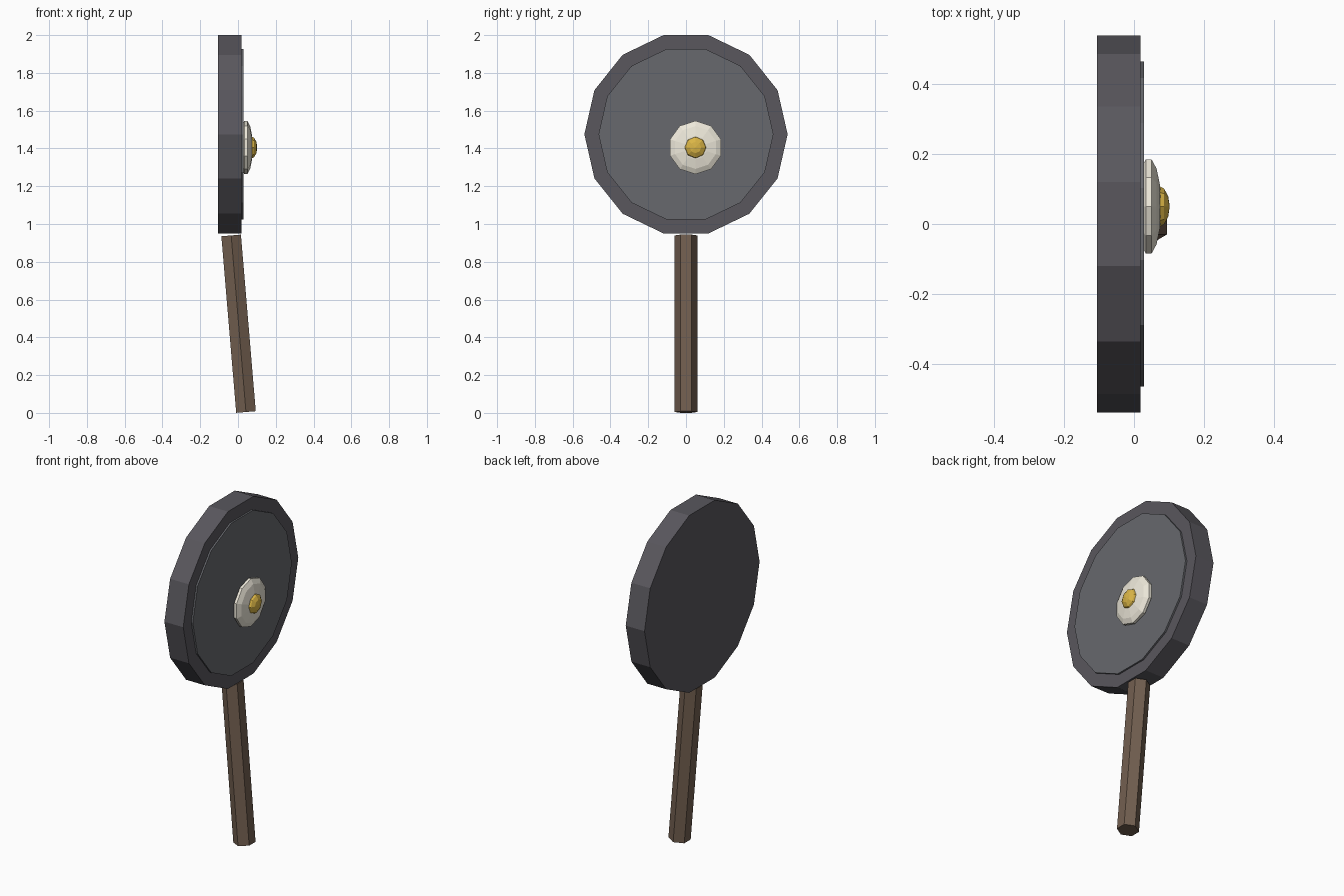
import bpy, math
from mathutils import Matrix

if "Cube" in bpy.data.objects:
    bpy.data.objects.remove(bpy.data.objects["Cube"])


def paint(ob, name, rgb):
    mat = bpy.data.materials.new(name + "_mat")
    mat.diffuse_color = (*rgb, 1)
    mat.use_nodes = True
    mat.node_tree.nodes["Principled BSDF"].inputs["Base Color"].default_value = mat.diffuse_color
    ob.data.materials.append(mat)
    ob.name = ob.data.name = name
    return ob


# Turns local z to +x and local x to +y, so a polygon vertex points along y
FACE_X = Matrix(((0, 0, 1), (1, 0, 0), (0, 1, 0))).to_euler()


def disc(name, sides, radius, x0, x1, z, rgb):
    bpy.ops.mesh.primitive_cylinder_add(
        vertices=sides, radius=radius, depth=x1 - x0,
        location=((x0 + x1) / 2, 0, z), rotation=FACE_X)
    ob = bpy.context.object
    # primitive cylinders start at local +y: shift the start to local +x
    ob.data.transform(Matrix.Rotation(-math.pi / 2, 4, 'Z'))
    return paint(ob, name, rgb)


def blob(name, sides, rings, radius, half_depth, loc, rgb):
    bpy.ops.mesh.primitive_uv_sphere_add(
        segments=sides, ring_count=rings, radius=1, location=loc, rotation=FACE_X)
    ob = bpy.context.object
    ob.scale = (radius, radius, half_depth)
    return paint(ob, name, rgb)


# Pan body and raised cooking surface
disc("pan_body", 14, 0.538, -0.105, 0.018, 1.475, (0.10, 0.095, 0.11))
disc("cooking_surface", 14, 0.463, 0.010, 0.028, 1.475, (0.135, 0.14, 0.155))

# Fried egg
blob("egg_white", 10, 7, 0.145, 0.036, (0.042, 0.05, 1.405), (0.85, 0.81, 0.70))
blob("egg_yolk", 8, 6, 0.06, 0.034, (0.068, 0.05, 1.405), (0.70, 0.46, 0.06))

# Hexagonal handle, leaning slightly back, with edges pointing along y
bpy.ops.mesh.primitive_cylinder_add(
    vertices=6, radius=0.06, depth=0.938,
    location=(0.003, 0, 0.472), rotation=(0, math.radians(-4.8), 0))
paint(bpy.context.object, "handle", (0.17, 0.115, 0.08))
